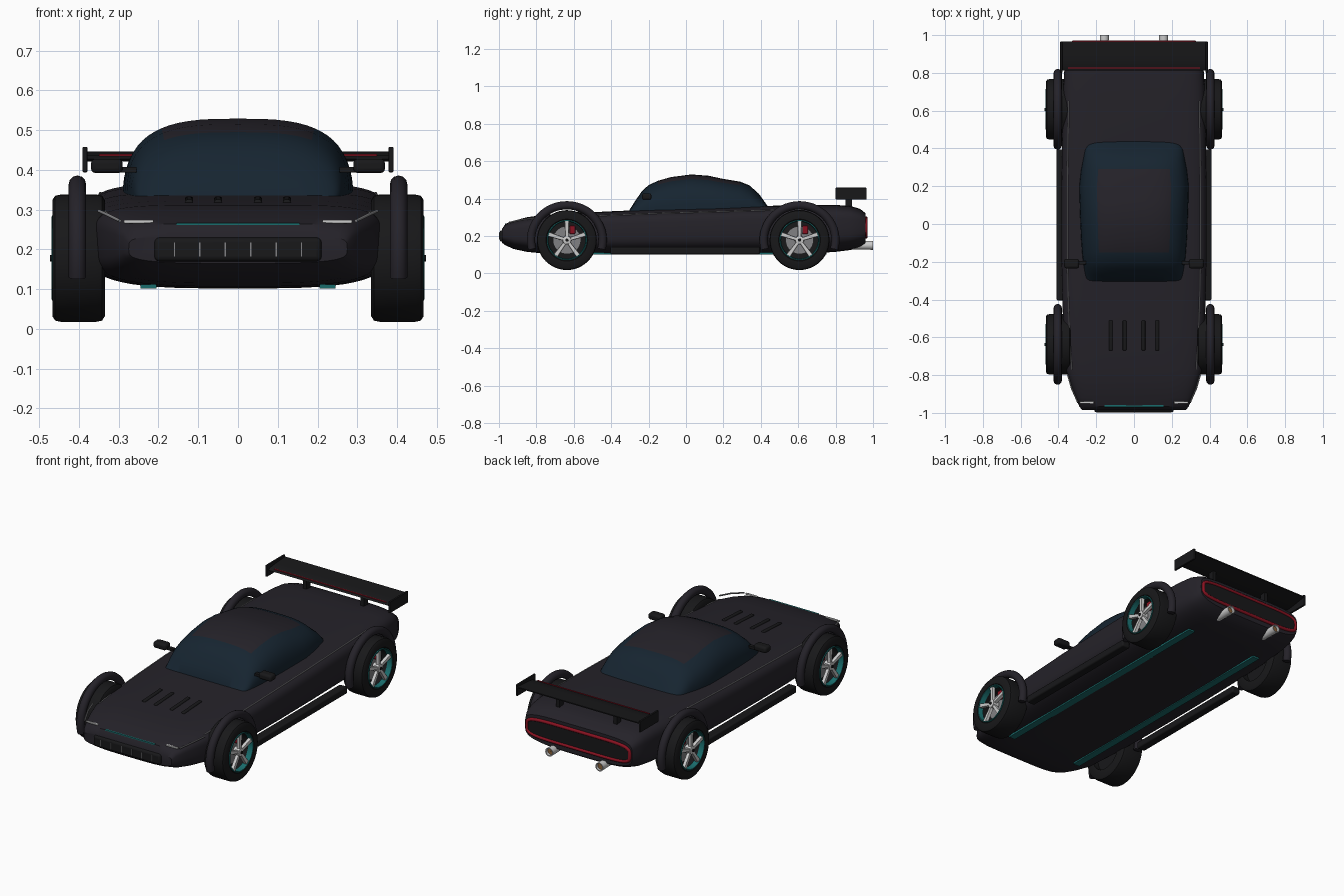
import bpy, bmesh
from math import sin, cos, pi, radians
from mathutils import Vector

if "Cube" in bpy.data.objects:
    bpy.data.objects.remove(bpy.data.objects["Cube"])

def mat(name, r, g, b):
    m = bpy.data.materials.new(name)
    m.diffuse_color = (r, g, b, 1)
    m.use_nodes = True
    m.node_tree.nodes["Principled BSDF"].inputs["Base Color"].default_value = m.diffuse_color
    return m

PAINT = mat("paint", .018, .016, .022)
BLACK = mat("black", .009, .009, .010)
GLASS = mat("glass", .008, .018, .030)
SILVER = mat("silver", .60, .60, .63)
GREY = mat("grey", .22, .22, .23)
RED = mat("red", .25, .006, .015)
TEAL = mat("teal", .01, .15, .15)
BROWN = mat("brown", .25, .12, .04)

def add(name, verts, faces, *mats):
    me = bpy.data.meshes.new(name)
    me.from_pydata(verts, [], faces)
    bm = bmesh.new()
    bm.from_mesh(me)
    bmesh.ops.recalc_face_normals(bm, faces=bm.faces)
    bm.to_mesh(me)
    bm.free()
    for m in mats:
        me.materials.append(m)
    ob = bpy.data.objects.new(name, me)
    bpy.context.collection.objects.link(ob)
    return ob

def loft(name, rings, *mats, caps=True, closed=False):
    n, k = len(rings[0]), len(rings)
    verts = [p for r in rings for p in r]
    faces = [(i % k * n + j, i % k * n + (j + 1) % n, (i + 1) % k * n + (j + 1) % n, (i + 1) % k * n + j)
             for i in range(k if closed else k - 1) for j in range(n)]
    if caps and not closed:
        faces += [tuple(range(n)), tuple(range((k - 1) * n, k * n))]
    return add(name, verts, faces, *mats)

def lathe(name, profile, s, y, z, m, seg=48):
    # closed (radius, x) profile turned about an axle
    rings = [[(s * x, y + r * cos(2 * pi * i / seg), z + r * sin(2 * pi * i / seg)) for r, x in profile]
             for i in range(seg)]
    return loft(name, rings, m, closed=True)

def box(name, loc, size, m, rot=(0, 0, 0), bevel=0):
    bpy.ops.mesh.primitive_cube_add(size=1, location=loc, rotation=rot)
    ob = bpy.context.object
    ob.name, ob.scale = name, size
    bpy.ops.object.transform_apply(location=False, rotation=False, scale=True)
    ob.data.materials.append(m)
    if bevel:
        b = ob.modifiers.new("bevel", 'BEVEL')
        b.width, b.segments = bevel, 3
    return ob

def tube(name, pts, r, m, cyclic=False):
    cu = bpy.data.curves.new(name, 'CURVE')
    cu.dimensions, cu.bevel_depth, cu.bevel_resolution, cu.use_fill_caps = '3D', r, 4, True
    sp = cu.splines.new('POLY')
    sp.points.add(len(pts) - 1)
    for p, q in zip(sp.points, pts):
        p.co = (*q, 1)
    sp.use_cyclic_u = cyclic
    cu.materials.append(m)
    ob = bpy.data.objects.new(name, cu)
    bpy.context.collection.objects.link(ob)
    return ob

def power(v, n):
    return (abs(v) ** (2 / n)) * (1 if v >= 0 else -1)

def body_point(sec, t):
    y, hw, zb, zt = sec
    return (hw * power(cos(t), 5 if sin(t) > 0 else 3.5), y,
            (zb + zt) / 2 + (zt - zb) / 2 * power(sin(t), 5 if sin(t) > 0 else 3.5))

# main body: y, half width, bottom, top
BODY = [(-.985, .275, .165, .235), (-.965, .29, .15, .265), (-.92, .31, .13, .282), (-.85, .335, .115, .3),
        (-.77, .36, .107, .312), (-.6, .372, .104, .322), (-.4, .38, .102, .332), (-.15, .385, .102, .343),
        (.15, .385, .102, .352), (.4, .382, .102, .36), (.65, .378, .106, .366), (.8, .37, .115, .366),
        (.88, .362, .125, .36), (.93, .35, .14, .345), (.96, .335, .16, .322)]
loft("body", [[body_point(s, 2 * pi * i / 56) for i in range(56)] for s in BODY], PAINT)

# cabin: y, half width, top
CABIN = [(-.305, .25, .335), (-.27, .258, .39), (-.235, .264, .44), (-.2, .27, .472), (-.15, .275, .495),
         (-.08, .28, .515), (.03, .285, .529), (.12, .288, .522), (.2, .29, .505), (.29, .28, .49),
         (.34, .27, .47), (.39, .262, .425), (.44, .25, .355)]
cabin = loft("cabin", [[(hw * power(cos(pi * i / 32), 3), y, .32 + (zt - .32) * power(sin(pi * i / 32), 3))
                        for i in range(33)] for y, hw, zt in CABIN], GLASS, PAINT)
for f in cabin.data.polygons:
    c = f.center
    if abs(c.x) < .19 and -.15 < c.y < .3 and c.z > .45:
        f.material_index = 1

# hood vents
for x in (-.123, -.05, .05, .123):
    box("hood_vent", (x, -.59, .322), (.02, .16, .014), BLACK, (radians(3), 0, 0), .005)

# grille, nose light and lower lip
box("grille", (0, -.982, .2), (.42, .03, .06), BLACK, bevel=.012)
for i in range(6):
    box("grille_slat", (-.16 + .064 * i - 0.0, -.997, .2), (.003, .004, .035), GREY)
box("nose_light", (0, -.962, .264), (.31, .012, .006), TEAL)

for s in (-1, 1):
    # headlights and shoulder lines
    tube("headlight_line", [(s * .35, -.8, .297), (s * .33, -.87, .288), (s * .297, -.945, .272)], .004, GREY)
    box("headlight", (s * .25, -.945, .27), (.075, .012, .009), SILVER, bevel=.003)
    tube("shoulder_line", [body_point(q, pi / 2 - s * .93) for q in BODY[4:11]], .003, GREY)
    # side skirts, underbody light strips
    box("side_skirt", (s * .385, -.005, .122), (.05, .8, .04), BLACK, bevel=.008)
    box("underbody_light", (s * .225, 0, .107), (.04, 1.5, .01), TEAL)
    # mirrors
    box("mirror", (s * .33, -.21, .41), (.08, .05, .036), BLACK, bevel=.012)
    box("mirror_arm", (s * .285, -.205, .4), (.06, .02, .014), BLACK)
    # wing struts and endplates
    box("wing_strut", (s * .18, .87, .39), (.022, .035, .08), BLACK)
    box("wing_endplate", (s * .385, .883, .426), (.012, .165, .064), BLACK, bevel=.003)
    # exhaust pipes
    for nm, r0, r1, m, y1 in (("exhaust", .018, .024, SILVER, 1.0), ("exhaust_bore", .0, .017, BROWN, .985)):
        prof = [(.017, .88), (.021, .88), (.024, 1.0), (.019, 1.0)] if m is SILVER else \
               [(.0005, .9), (.019, .9), (.019, .985), (.0005, .985)]
        rings = [[(s * .157 + r * cos(pi * i / 12), y, .15 + r * sin(pi * i / 12)) for r, y in prof]
                 for i in range(24)]
        loft(nm, rings, m, closed=True)

# rear wing blade
foil = [(.812, .428), (.83, .437), (.88, .443), (.965, .447), (.965, .441), (.88, .427), (.83, .421)]
loft("wing_blade", [[(x, y, z) for y, z in foil] for x in (-.383, .383)], BLACK)
box("wing_accent", (0, .826, .4375), (.7, .006, .004), RED)

# tail: dark panel inside a red light ring
ring = [(.322 * power(cos(2 * pi * i / 48), 6), .962, .245 + .05 * power(sin(2 * pi * i / 48), 4)) for i in range(48)]
tube("tail_light_ring", ring, .009, RED, True)
loft("tail_panel", [[(x, y, z) for x, _, z in ring] for y in (.95, .964)], BLACK)

# wheels and arches
TYRE = [(.104, .335), (.146, .335), (.157, .342), (.16, .356), (.16, .446), (.157, .46), (.146, .467),
        (.112, .467), (.104, .46)]
Z = .178
for y, end in ((-.637, "front"), (.607, "rear")):
    for s in (-1, 1):
        lathe(end + "_tyre", TYRE, s, y, Z, BLACK)
        lathe(end + "_rim_lip", [(.098, .44), (.107, .44), (.107, .468), (.102, .469)], s, y, Z, TEAL)
        lathe(end + "_rim_back", [(.0005, .37), (.105, .37), (.105, .4), (.0005, .4)], s, y, Z, BLACK)
        lathe(end + "_brake_disc", [(.0005, .4), (.075, .4), (.075, .415), (.0005, .415)], s, y, Z, GREY)
        lathe(end + "_hub", [(.0005, .43), (.024, .43), (.022, .466), (.0005, .47)], s, y, Z, SILVER, 24)
        lathe(end + "_hub_cap", [(.0005, .46), (.009, .46), (.008, .473), (.0005, .473)], s, y, Z, BLACK, 16)
        box(end + "_caliper", (s * .422, y + .03, Z + .055), (.03, .03, .045), RED, bevel=.005)
        for i in range(5):
            a = pi / 2 + 2 * pi * i / 5
            u, w = Vector((0, cos(a), sin(a))), Vector((0, -sin(a), cos(a)))
            c = Vector((0, y, Z))
            rings = [[c + u * r + w * (k * h) + Vector((s * x, 0, 0))
                      for k, x in ((-1, x0), (1, x0), (.8, x0 + .016), (-.8, x0 + .016))]
                     for r, h, x0 in ((.012, .009, .446), (.102, .013, .448))]
            loft(end + "_spoke", rings, SILVER)
        # arch ends just below the axle line
        a0 = radians(-15)
        arc = [a0 + (pi - 2 * a0) * i / 40 for i in range(41)]
        tube(end + "_wheel_arch", [(s * .404, y + .192 * cos(a), Z + .186 * sin(a)) for a in arc], .022, PAINT)

# smooth shading with crisp edges
bpy.ops.object.select_all(action='DESELECT')
for ob in bpy.data.objects:
    if ob.type == 'MESH':
        ob.select_set(True)
        bpy.context.view_layer.objects.active = ob
bpy.ops.object.shade_smooth_by_angle(angle=radians(35))
